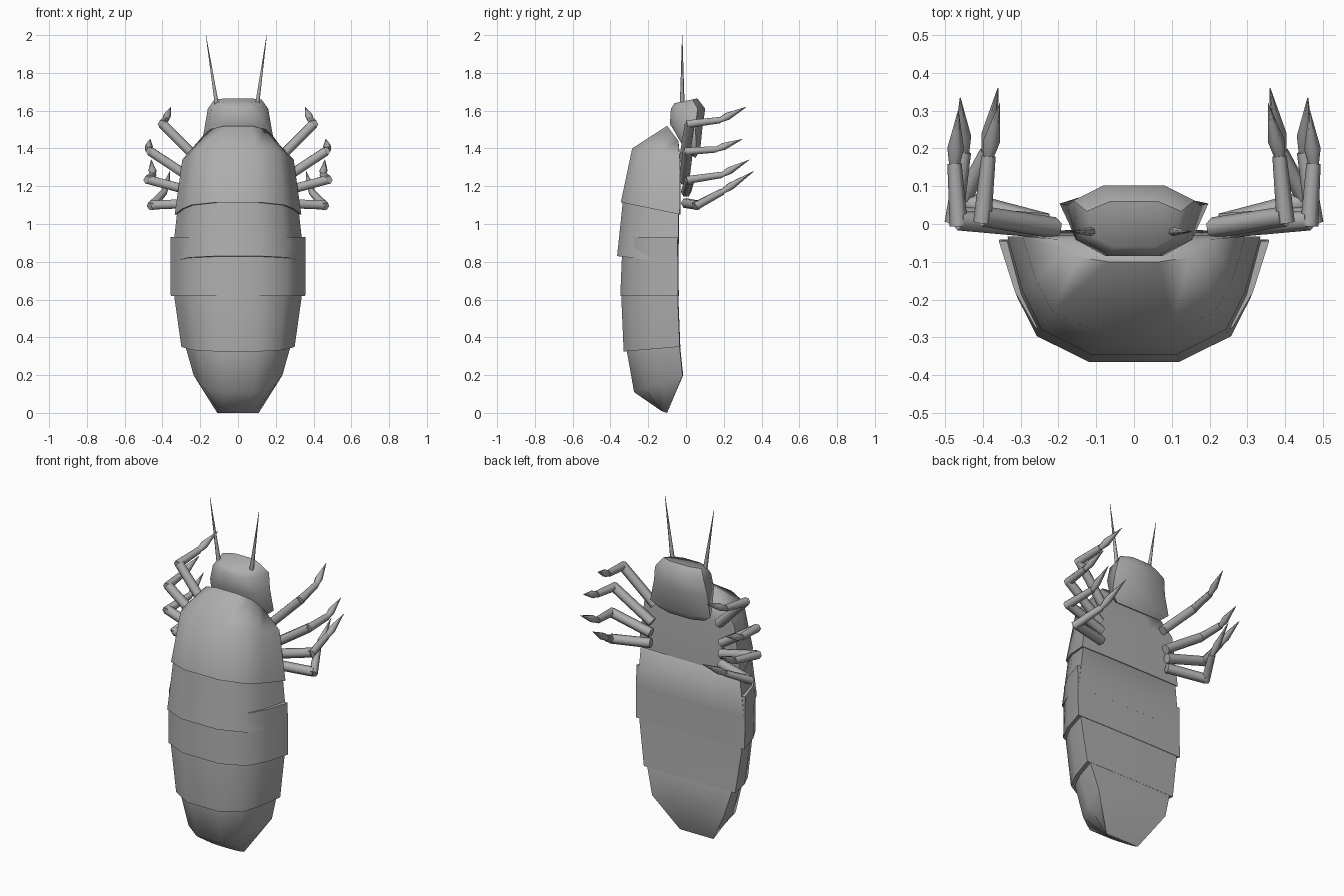
import bpy, bmesh, math
from mathutils import Vector

if "Cube" in bpy.data.objects:
    bpy.data.objects.remove(bpy.data.objects["Cube"])

shell = bpy.data.materials.new("matte_grey")
shell.diffuse_color = (0.42, 0.42, 0.42, 1)
shell.use_nodes = True
shell.node_tree.nodes["Principled BSDF"].inputs["Base Color"].default_value = shell.diffuse_color


def loft(name, rings, angle):
    """Skin a closed, capped surface over rings of equal point count."""
    bm = bmesh.new()
    vs = [[bm.verts.new(p) for p in r] for r in rings]
    n = len(vs[0])
    for a, b in zip(vs, vs[1:]):
        for i in range(n):
            j = (i + 1) % n
            bm.faces.new((a[i], a[j], b[j], b[i]))
    bm.faces.new(vs[0])
    bm.faces.new(vs[-1])
    bmesh.ops.recalc_face_normals(bm, faces=bm.faces)
    me = bpy.data.meshes.new(name)
    bm.to_mesh(me)
    bm.free()
    me.materials.append(shell)
    ob = bpy.data.objects.new(name, me)
    bpy.context.collection.objects.link(ob)
    bpy.ops.object.select_all(action='DESELECT')
    ob.select_set(True)
    bpy.context.view_layer.objects.active = ob
    bpy.ops.object.shade_smooth_by_angle(angle=math.radians(angle))
    return ob


# Domed shell cross-section: (share of half width, share of depth from the belly)
DOME = [(0.45, 0), (1, 0.01), (0.88, 0.47), (0.73, 0.79), (0.34, 1)]


def shell_ring(w, yf, yb, zf, zb):
    half = [(w * x, yb + (yf - yb) * d, zb + (zf - zb) * d) for x, d in DOME]
    return half + [(-x, y, z) for x, y, z in reversed(half)]


# Overlapping body plates: half width, front y, belly y, front z, belly z
PLATES = {
    "thorax": [(.20, -.10, -.04, 1.52, 1.44), (.295, -.285, -.03, 1.40, 1.34),
               (.335, -.345, -.03, 1.115, 1.05)],
    "abdomen_upper": [(.318, -.33, -.035, 1.16, 1.10), (.352, -.365, -.04, .83, .795)],
    "abdomen_middle": [(.358, -.335, -.042, .93, .93), (.356, -.348, -.038, .62, .62)],
    "abdomen_lower": [(.335, -.335, -.042, .68, .68), (.335, -.342, -.04, .60, .60),
                      (.30, -.33, -.03, .325, .35)],
    "tail": [(.282, -.315, -.035, .40, .40), (.275, -.312, -.03, .32, .34),
             (.235, -.275, -.015, .11, .20), (.11, -.13, -.10, .01, .0)],
}
for name, sections in PLATES.items():
    loft(name, [shell_ring(*s) for s in sections], 80)


# Head: eight-sided rings, flaring towards the neck
def head_ring(w, yf, yb, zf, zb):
    ym = yf + (yb - yf) * .25
    yr = yf + (yb - yf) * .78
    pts = [(.43, yf), (.88, ym), (1, yr), (.5, yb)]
    half = [(w * x, y, zf + (zb - zf) * (y - yf) / (yb - yf)) for x, y in pts]
    return half + [(-x, y, z) for x, y, z in reversed(half)]


loft("head", [head_ring(*s) for s in (
    (.125, -.06, .06, 1.64, 1.665), (.16, -.08, .102, 1.61, 1.61),
    (.175, -.085, .088, 1.53, 1.52), (.197, -.02, .075, 1.42, 1.39),
    (.15, -.01, .05, 1.39, 1.35))], 60)


def limb(name, a, b, radii, sides=6):
    """Straight round piece from a to b; radii is a list of (share, radius)."""
    a, b = Vector(a), Vector(b)
    q = (b - a).to_track_quat('Z', 'Y')
    rings = []
    for t, r in radii:
        c = a.lerp(b, t)
        rings.append([c + q @ Vector((r * math.cos(k * math.tau / sides),
                                      r * math.sin(k * math.tau / sides), 0))
                      for k in range(sides)])
    return loft(name, rings, 65)


# Antennae
for side, base, tip in (("left", -.11, -.17), ("right", .10, .152)):
    limb("antenna_" + side, (base, -.02, 1.62), (tip, -.02, 2.0),
         [(0, .013), (.4, .008), (1, .001)])

# Legs: root, knee, ankle, claw tip
LEGS = [
    [(.21, -.01, 1.34), (.40, .02, 1.53), (.385, .18, 1.55), (.355, .32, 1.62)],
    [(.23, -.01, 1.23), (.465, .01, 1.385), (.475, .16, 1.395), (.465, .30, 1.45)],
    [(.23, 0, 1.17), (.475, .02, 1.235), (.45, .19, 1.26), (.46, .335, 1.34)],
    [(.23, 0, 1.11), (.455, .06, 1.10), (.39, .19, 1.17), (.36, .36, 1.28)],
]
for n, (root, knee, ankle, tip) in enumerate(LEGS, 1):
    for side, s in (("left", -1), ("right", 1)):
        p = [Vector((s * x, y, z)) for x, y, z in (root, knee, ankle, tip)]
        tag = f"_{n}_{side}"
        limb("thigh" + tag, p[0], p[1], [(0, .028), (1, .027)])
        limb("shin" + tag, p[1] - (p[2] - p[1]) * .1, p[2], [(0, .024), (1, .019)])
        limb("claw" + tag, p[2] - (p[3] - p[2]) * .1, p[3],
             [(0, .012), (.35, .022), (1, .001)])
